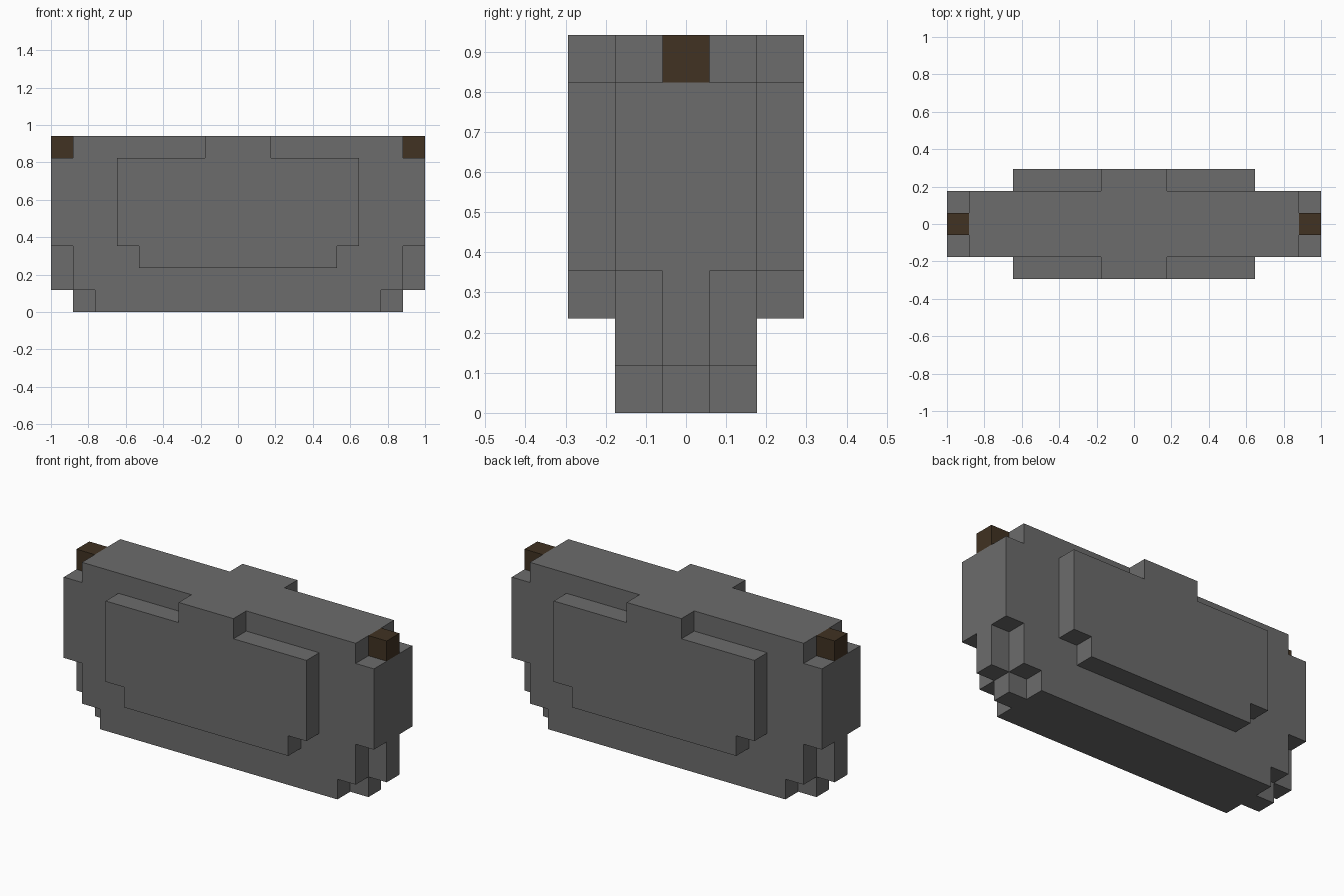
import bpy, bmesh
from mathutils import Vector

if "Cube" in bpy.data.objects:
    bpy.data.objects.remove(bpy.data.objects["Cube"])

UNIT = 2 / 17  # edge of one block; the model is 17 blocks long


def material(name, colour):
    mat = bpy.data.materials.new(name)
    mat.use_nodes = True
    mat.diffuse_color = colour
    bsdf = next(n for n in mat.node_tree.nodes if n.type == "BSDF_PRINCIPLED")
    bsdf.inputs["Base Color"].default_value = colour
    bsdf.inputs["Roughness"].default_value = 0.9
    return mat


def slab(half_x, half_y, bottom, top):
    """Centred slab of blocks: half extents count blocks beside the middle one."""
    return {(x, y, z) for x in range(-half_x, half_x + 1)
            for y in range(-half_y, half_y + 1) for z in range(bottom, top)}


def build(name, cells, solid, mat):
    """Make one clean shell from blocks, leaving out faces buried in the solid."""
    bm = bmesh.new()
    for cell in cells:
        for axis in range(3):
            for sign in (-1, 1):
                step = Vector((0, 0, 0))
                step[axis] = sign
                neighbour = tuple(int(c + s) for c, s in zip(cell, step))
                if neighbour in solid:
                    continue
                u, v = Vector((0, 0, 0)), Vector((0, 0, 0))
                u[(axis + 1) % 3] = 0.5
                v[(axis + 2) % 3] = 0.5 * sign
                middle = Vector(cell) + Vector((0, 0, 0.5)) + step / 2
                corners = (middle - u - v, middle + u - v, middle + u + v, middle - u + v)
                bm.faces.new([bm.verts.new(c * UNIT) for c in corners])
    bmesh.ops.remove_doubles(bm, verts=bm.verts, dist=UNIT / 100)
    bmesh.ops.dissolve_limit(bm, angle_limit=0.01, verts=bm.verts, edges=bm.edges)
    mesh = bpy.data.meshes.new(name)
    bm.to_mesh(mesh)
    bm.free()
    mesh.materials.append(mat)
    obj = bpy.data.objects.new(name, mesh)
    bpy.context.scene.collection.objects.link(obj)


grey = material("stone grey", (0.15, 0.15, 0.15, 1))
brown = material("dark brown", (0.052, 0.032, 0.016, 1))

# Main block with stepped ends
core = slab(6, 1, 0, 1) | slab(7, 1, 1, 8) | slab(8, 1, 3, 7)
# Narrow ridges under both ends
ridges = slab(7, 0, 0, 1) | slab(8, 0, 1, 3)
# Raised panels on front and back, with a tab at the top
panels = slab(4, 2, 2, 3) | slab(5, 2, 3, 7) | slab(1, 2, 7, 8)
stone = core | ridges | panels
# Handle sockets on the upper corners
pegs = {"left_handle_peg": {(8, 0, 7)}, "right_handle_peg": {(-8, 0, 7)}}
solid = stone.union(*pegs.values())

build("stone_head", stone, solid, grey)
for peg_name, peg_cells in pegs.items():
    build(peg_name, peg_cells, solid, brown)
